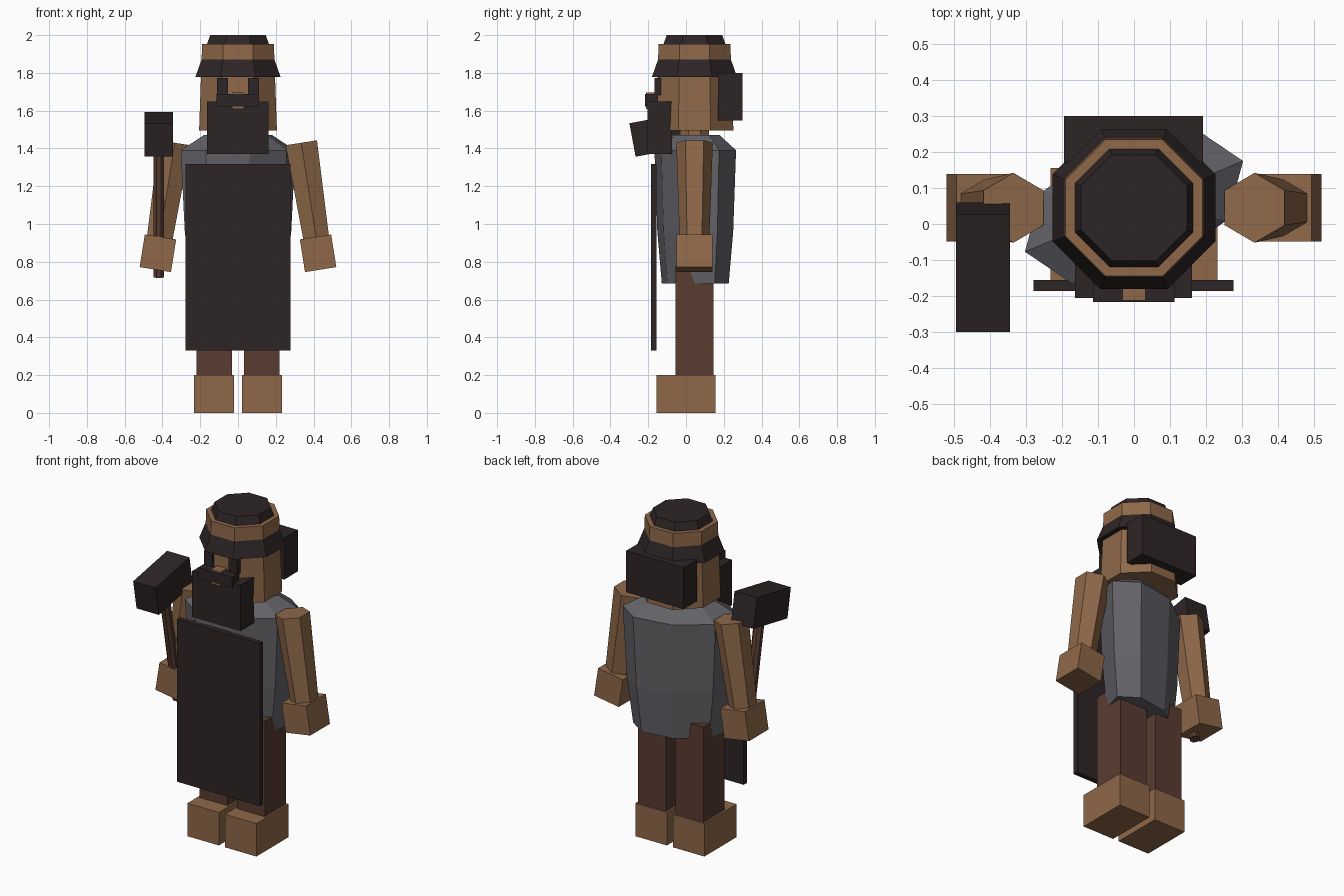
import bpy, bmesh, math
from mathutils import Vector, Matrix

old = bpy.data.objects.get("Cube")
if old:
    bpy.data.objects.remove(old, do_unlink=True)


def material(name, rgb):
    m = bpy.data.materials.new(name)
    m.use_nodes = True
    m.diffuse_color = (*rgb, 1)
    m.node_tree.nodes["Principled BSDF"].inputs["Base Color"].default_value = (*rgb, 1)
    return m


TAN = material("tan_skin", (0.275, 0.14, 0.068))
BROWN = material("brown_cloth", (0.1, 0.046, 0.03))
DARK = material("dark_leather", (0.027, 0.018, 0.019))
GRAY = material("gray_tunic", (0.125, 0.125, 0.14))


def finish(name, bm, mat):
    bmesh.ops.recalc_face_normals(bm, faces=bm.faces)
    mesh = bpy.data.meshes.new(name)
    bm.to_mesh(mesh)
    bm.free()
    mesh.materials.append(mat)
    ob = bpy.data.objects.new(name, mesh)
    bpy.context.collection.objects.link(ob)
    return ob


def box(name, mat, center, size, axis="X", angle=0):
    bm = bmesh.new()
    turn = Matrix.Rotation(math.radians(angle), 4, axis)
    bmesh.ops.create_cube(bm, size=1, matrix=Matrix.Translation(center) @ turn @ Matrix.Diagonal((*size, 1)))
    return finish(name, bm, mat)


def span(name, mat, low, high):
    """Axis-aligned box between two corners."""
    low, high = Vector(low), Vector(high)
    return box(name, mat, (low + high) / 2, high - low)


def prism(name, mat, start, end, r1, r2, sides, phase=0):
    """Tapered prism whose axis runs from start to end."""
    start, end = Vector(start), Vector(end)
    axis = end - start
    tilt = Vector((0, 0, 1)).rotation_difference(axis).to_matrix().to_4x4()
    bm = bmesh.new()
    bmesh.ops.create_cone(bm, cap_ends=True, segments=sides, radius1=r1, radius2=r2, depth=axis.length,
                          matrix=Matrix.Translation((start + end) / 2) @ tilt @ Matrix.Rotation(math.radians(phase), 4, "Z"))
    return finish(name, bm, mat)


CY = 0.045  # depth of the body axis

# Feet, legs, arms and hands on both sides
for side, s in (("left", 1), ("right", -1)):
    box(side + "_foot", TAN, (s * 0.126, 0, 0.1), (0.212, 0.31, 0.2))
    box(side + "_leg", BROWN, (s * 0.126, CY, 0.49), (0.188, 0.2, 0.58))
    prism(side + "_arm", TAN, (s * 0.418, CY, 0.9), (s * 0.335, CY, 1.43), 0.078, 0.097, 6, 0 if s > 0 else 180)
    box(side + "_hand", TAN, (s * 0.424, CY, 0.845), (0.168, 0.188, 0.175), "Y", -9 * s)
    box(side + "_eye", DARK, (s * 0.082, -0.15, 1.727), (0.056, 0.034, 0.09))

# Skewed eight-sided tunic, lofted through four rings
a, b = Vector((0.303, 0.126)), Vector((0.17, 0.216))
corners = [a, b]
while len(corners) < 8:
    corners.append(math.sqrt(2) * corners[-1] - corners[-2])
bm = bmesh.new()
rings = [[bm.verts.new((p.x * k, p.y * k + 0.049, z)) for p in corners]
         for z, k in ((0.685, 0.82), (0.96, 0.93), (1.39, 1.0), (1.47, 0.6))]
for lower, upper in zip(rings, rings[1:]):
    for i in range(8):
        j = (i + 1) % 8
        bm.faces.new((lower[i], lower[j], upper[j], upper[i]))
bm.faces.new(rings[0])
bm.faces.new(rings[-1])
finish("tunic", bm, GRAY)

# Apron
span("apron", DARK, (-0.279, -0.186, 0.33), (0.277, -0.155, 1.318))

# Neck, head and cap
flat = 1 / math.cos(math.pi / 8)
prism("neck", TAN, (0, CY, 1.4), (0, CY, 1.53), 0.082, 0.082, 8, 22.5)
prism("head", TAN, (0, CY, 1.495), (0, CY, 1.952), 0.206 * flat, 0.19 * flat, 8, 22.5)
prism("cap", DARK, (0, CY, 1.777), (0, CY, 2.0), 0.226 * flat, 0.147 * flat, 8, 22.5)

# Face and hair
span("beard", DARK, (-0.164, -0.205, 1.37), (0.161, -0.075, 1.648))
span("moustache", DARK, (-0.114, -0.216, 1.622), (0.112, -0.15, 1.688))
span("nose", TAN, (-0.032, -0.213, 1.61), (0.032, -0.13, 1.697))
span("back_hair", DARK, (-0.194, 0.17, 1.548), (0.192, 0.3, 1.8))

# Hammer held in the right hand
box("hammer_head", DARK, (-0.42, -0.12, 1.475), (0.15, 0.332, 0.18), "X", 10.5)
prism("hammer_handle", BROWN, (-0.42, 0.02, 0.72), (-0.42, -0.12, 1.475), 0.03, 0.03, 8, 22.5)
